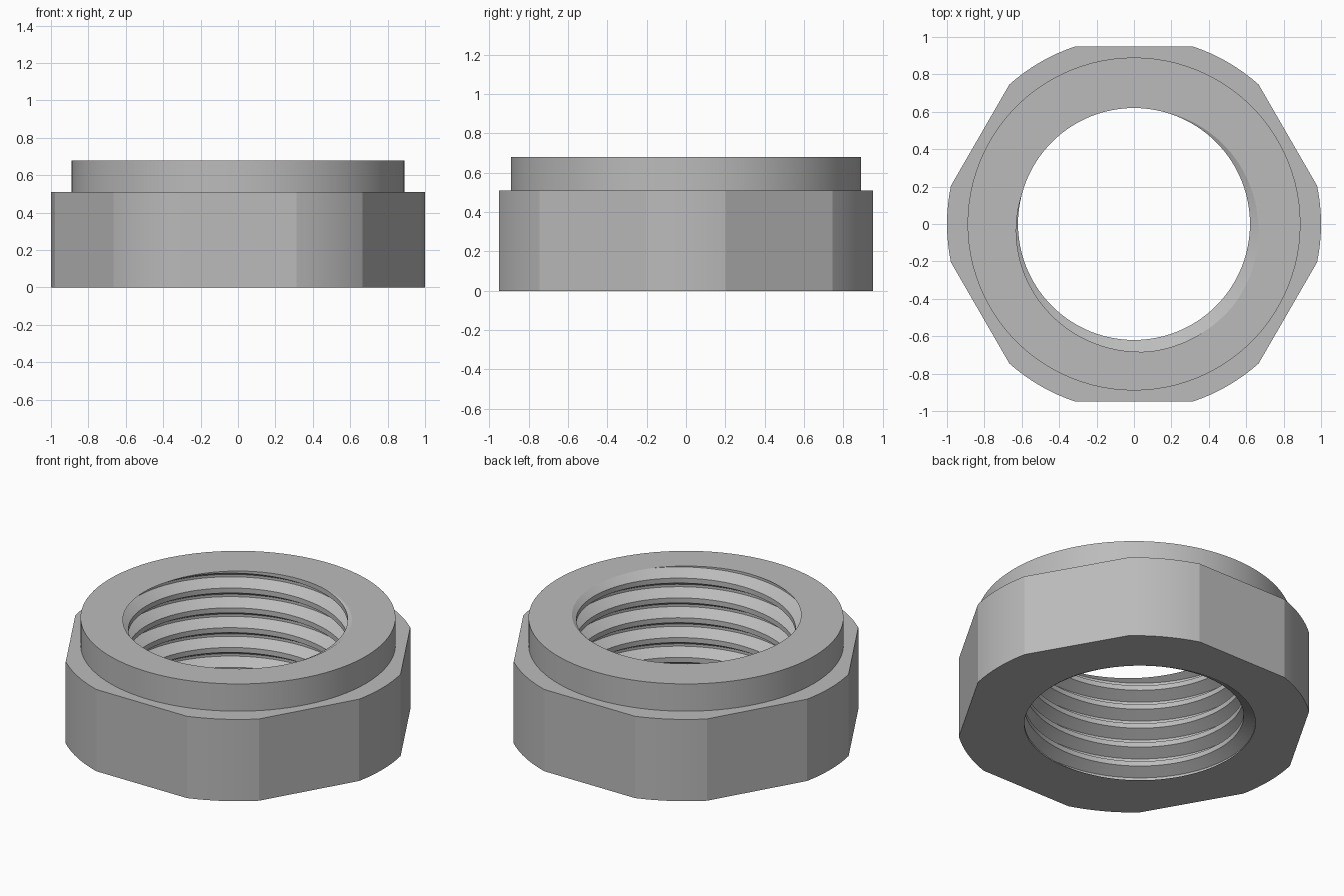
import bpy
import bmesh
from math import acos, cos, sin, pi, radians, tau
from mathutils import Vector

cube = bpy.data.objects.get("Cube")
if cube:
    bpy.data.objects.remove(cube)

# Main sizes
HEX_HEIGHT, HEIGHT = 0.51, 0.68
CORNER_RADIUS, APOTHEM, COLLAR_RADIUS = 1.0, 0.95, 0.89
PITCH, MINOR, MAJOR = 0.1236, 0.62, 0.687
STEPS = 100
START = radians(300)  # angle where the thread root meets the top face

bm = bmesh.new()


def wall(outline, z_low, z_high):
    """Vertical wall over a closed outline; returns its bottom and top edges."""
    rings = [[bm.verts.new((x, y, z)) for x, y in outline] for z in (z_low, z_high)]
    low, high = rings
    n = len(outline)
    for i in range(n):
        j = (i + 1) % n
        bm.faces.new((low[i], low[j], high[j], high[i]))
    return [[bm.edges.get((r[i], r[(i + 1) % n])) for i in range(n)] for r in rings]


def rim(z):
    """Open edges of the thread at one height."""
    return [e for e in bm.edges if e.is_boundary
            and all(abs(v.co.z - z) < 1e-4 for v in e.verts)]


def fill(edges):
    """Flat face between an outer and an inner outline."""
    bmesh.ops.triangle_fill(bm, use_beauty=True, edges=edges, normal=(0, 0, 1))


# Internal right-hand thread: wide crest, narrow root, sloping flanks
profile = ((-0.0625, MAJOR), (0.0625, MAJOR), (0.375, MINOR), (0.625, MINOR))
columns = [(turn + u, r) for turn in range(-8, 3) for u, r in profile]
rows = []
for i in range(STEPS + 1):
    a = tau * i / STEPS
    rows.append([bm.verts.new((r * cos(a), r * sin(a),
                               HEIGHT + PITCH * (u + (a - START) / tau)))
                 for u, r in columns])
for row, following in zip(rows, rows[1:]):
    for k in range(len(columns) - 1):
        bm.faces.new((row[k], row[k + 1], following[k + 1], following[k]))
bmesh.ops.remove_doubles(bm, verts=bm.verts[:], dist=1e-5)

# Trim the thread flush with the two end faces
for z, direction in ((0, -1), (HEIGHT, 1)):
    bmesh.ops.bisect_plane(bm, geom=bm.verts[:] + bm.edges[:] + bm.faces[:],
                           dist=1e-6, plane_co=Vector((0, 0, z)),
                           plane_no=Vector((0, 0, direction)), clear_outer=True)
bore_bottom, bore_top = rim(0), rim(HEIGHT)

# Hexagonal body with corners rounded by a circle
half_arc = pi / 6 - acos(APOTHEM / CORNER_RADIUS)
ARC_STEPS = 8
angles = [side * pi / 3 + half_arc * (2 * s / ARC_STEPS - 1)
          for side in range(6) for s in range(ARC_STEPS + 1)]
hexagon = [(CORNER_RADIUS * cos(a), CORNER_RADIUS * sin(a)) for a in angles]
hex_bottom, hex_top = wall(hexagon, 0, HEX_HEIGHT)

# Round collar
circle = [(COLLAR_RADIUS * cos(tau * i / STEPS), COLLAR_RADIUS * sin(tau * i / STEPS))
          for i in range(STEPS)]
collar_bottom, collar_top = wall(circle, HEX_HEIGHT, HEIGHT)

# Bottom face, shoulder and top face
fill(hex_bottom + bore_bottom)
fill(hex_top + collar_bottom)
fill(collar_top + bore_top)
bmesh.ops.recalc_face_normals(bm, faces=bm.faces[:])

mesh = bpy.data.meshes.new("threaded_hex_nut")
bm.to_mesh(mesh)
bm.free()
nut = bpy.data.objects.new("threaded_hex_nut", mesh)
bpy.context.collection.objects.link(nut)

# Plain grey metal
grey = bpy.data.materials.new("grey_metal")
grey.use_nodes = True
colour = (0.5, 0.5, 0.5, 1)
grey.diffuse_color = colour
grey.node_tree.nodes["Principled BSDF"].inputs["Base Color"].default_value = colour
mesh.materials.append(grey)

# Smooth round walls, crisp edges
bpy.ops.object.select_all(action="DESELECT")
nut.select_set(True)
bpy.context.view_layer.objects.active = nut
bpy.ops.object.shade_smooth_by_angle(angle=radians(15))
